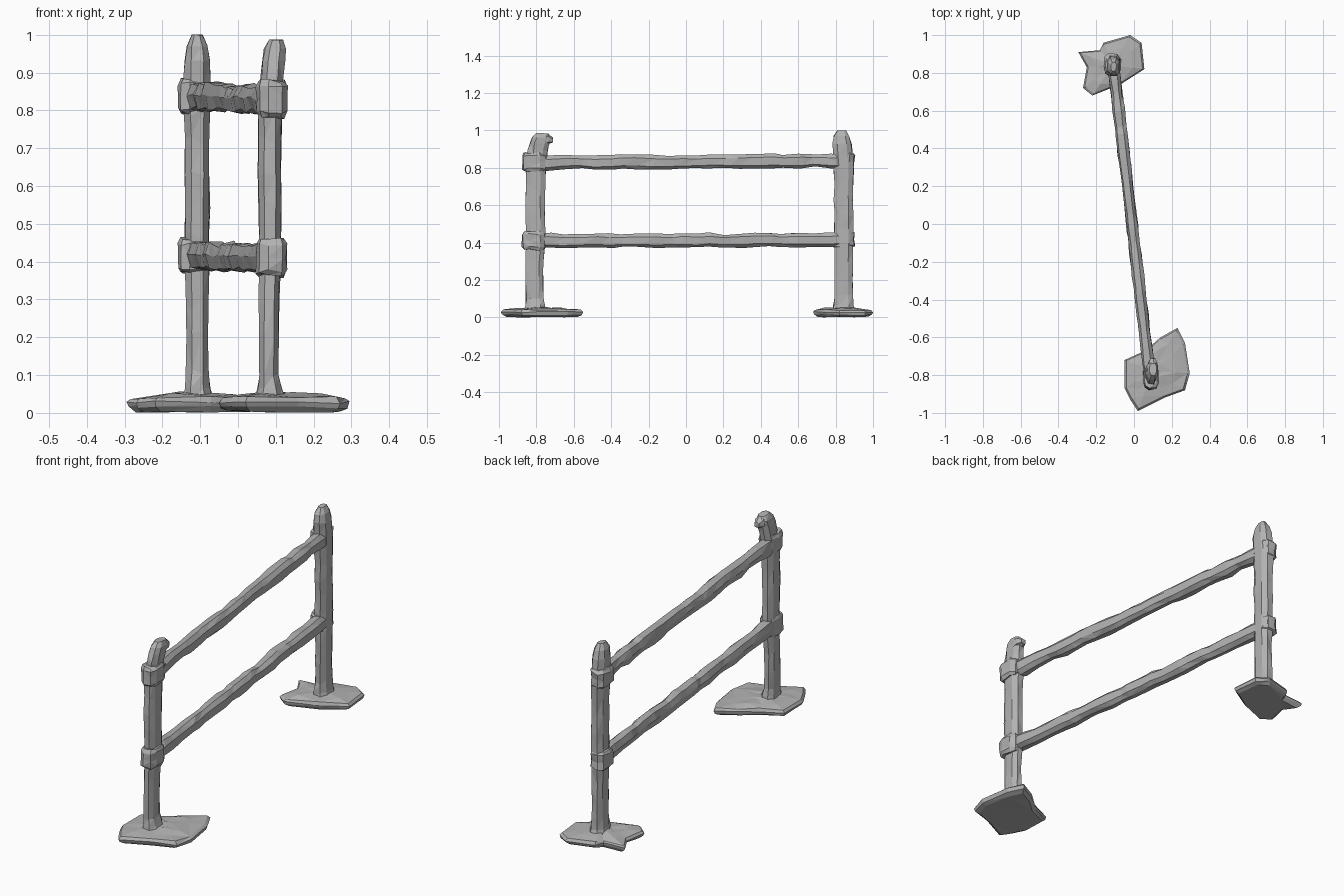
import bpy
import bmesh
import math
import random
from mathutils import Vector

random.seed(4)
if "Cube" in bpy.data.objects:
    bpy.data.objects.remove(bpy.data.objects["Cube"], do_unlink=True)

# One plain grey for everything
grey = bpy.data.materials.new("stone_grey")
colour = (0.45, 0.45, 0.45, 1)
grey.diffuse_color = colour
grey.use_nodes = True
grey.node_tree.nodes["Principled BSDF"].inputs["Base Color"].default_value = colour


def finish(name, bm):
    bmesh.ops.triangulate(bm, faces=bm.faces[:])
    bmesh.ops.recalc_face_normals(bm, faces=bm.faces[:])
    mesh = bpy.data.meshes.new(name)
    bm.to_mesh(mesh)
    bm.free()
    mesh.materials.append(grey)
    obj = bpy.data.objects.new(name, mesh)
    bpy.context.collection.objects.link(obj)
    return obj


def skin(name, rings):
    """Join rings of points into a closed, flat shaded solid."""
    bm = bmesh.new()
    loops = [[bm.verts.new(p) for p in ring] for ring in rings]
    n = len(loops[0])
    for a, b in zip(loops, loops[1:]):
        for i in range(n):
            j = (i + 1) % n
            bm.faces.new((a[i], a[j], b[j], b[i]))
    bm.faces.new(loops[0])
    bm.faces.new(loops[-1])
    return finish(name, bm)


def rough_ring(centre, u, v, along, sides, rough, slide, square=0.8, turn=0.4):
    """A hewn cross-section: a rounded square with irregular corners."""
    points = []
    for i in range(sides):
        a = turn + math.tau * i / sides
        c, s = math.cos(a), math.sin(a)
        c = math.copysign(abs(c) ** square, c)
        s = math.copysign(abs(s) ** square, s)
        k = 1 + random.uniform(-rough, rough)
        points.append(centre + (u * c + v * s) * k
                      + along * random.uniform(-slide, slide))
    return points


X, Y, Z = Vector((1, 0, 0)), Vector((0, 1, 0)), Vector((0, 0, 1))


def post(name, base, profile, lean):
    rings = []
    for z, hx, hy, shift in profile:
        centre = Vector((base[0], base[1], z)) + lean * shift
        slide = 0.018 if 0.1 < z < 0.9 else 0.002
        rings.append(rough_ring(centre, X * hx, Y * hy, Z, 8, 0.07, slide))
    return skin(name, rings)


def collar(name, centre, hx, hy, low, high):
    """The thick lashing where a rail meets a post."""
    rings = []
    for t, k in ((0, 0.8), (0.12, 1), (0.5, 0.96), (0.85, 1), (1, 0.82)):
        z = low + (high - low) * t
        rings.append(rough_ring(Vector((*centre, z)), X * hx * k, Y * hy * k,
                                Z, 9, 0.06, 0.006, 0.7))
    return skin(name, rings)


def rail(name, start, end, count=22):
    """Roughly hewn bar with chipped steps along its length."""
    start, end = Vector(start), Vector(end)
    along = (end - start).normalized()
    side = along.cross(Z).normalized()
    rings = []
    for i in range(count):
        t = (i + random.uniform(-0.25, 0.25)) / (count - 1)
        t = min(max(t, 0), 1)
        centre = start.lerp(end, t) + Z * random.uniform(-0.004, 0.004)
        thick = random.uniform(0.9, 1.1)
        rings.append(rough_ring(centre, side * 0.031 * thick, Z * 0.037 * thick,
                                along, 7, 0.09, 0.016, 0.75))
    return skin(name, rings)


def pad(name, outline, foot):
    """Thin flat stone under a post, with a chipped rim."""
    middle = Vector(foot)
    rings = []
    for k, z in ((0.86, 0.004), (0.97, 0.014), (1, 0.028), (0.94, 0.04),
                 (0.62, 0.049), (0.25, 0.054)):
        ring = []
        for p in outline:
            q = middle.lerp(Vector(p), k)
            ring.append((q.x, q.y, z + random.uniform(-0.004, 0.004)))
        rings.append(ring)
    return skin(name, rings)


# Foot stones
pad("front_foot_stone",
    [(.23, -.55), (.27, -.63), (.295, -.79), (.27, -.88), (.16, -.92), (.02, -.99),
     (-.02, -.93), (-.05, -.87), (-.05, -.72), (.06, -.67), (.14, -.6)], (.1, -.78))
pad("back_foot_stone",
    [(-.295, .91), (-.18, .92), (-.16, .96), (-.02, 1), (.04, .96), (.055, .82),
     (-.07, .74), (-.22, .68), (-.27, .72), (-.25, .83)], (-.11, .84))

# Posts: height, half width, half depth, shift along the lean
front = (.084, -.805)
back = (-.108, .843)
post("front_post", front, [
    (.03, .045, .06, 0), (.065, .033, .055, 0), (.1, .026, .048, -.1),
    (.2, .027, .049, -.1), (.29, .028, .05, -.1), (.38, .029, .052, 0),
    (.47, .031, .054, 0), (.55, .032, .054, 0), (.64, .033, .055, 0),
    (.72, .032, .054, 0), (.8, .033, .056, 0), (.88, .031, .056, .3),
    (.93, .031, .056, .5), (.962, .03, .054, .7), (.985, .02, .034, .8)],
    Vector((.02, .045, 0)))
post("back_post", back, [
    (.03, .045, .065, 0), (.065, .036, .057, 0), (.11, .031, .05, 0),
    (.2, .03, .049, 0), (.29, .031, .05, 0), (.38, .033, .052, 0),
    (.47, .034, .054, 0), (.55, .035, .054, 0), (.64, .035, .054, 0),
    (.72, .036, .055, 0), (.8, .036, .055, 0), (.88, .037, .056, .3),
    (.93, .036, .053, .6), (.97, .03, .044, .7), (1, .015, .024, .7)],
    Vector((0, -.016, 0)))

# Chipped hook on the tip of the front post
skin("front_post_hook", [
    rough_ring(Vector((.1, y, z)), X * r, Z * r, Y, 6, 0.1, 0.002)
    for y, z, r in ((-.77, .95, .028), (-.735, .955, .026), (-.712, .948, .014))])

# Rails and the collars that hold them
for label, height in (("lower", .412), ("upper", .832)):
    rail(label + "_rail", (*front, height - .004), (*back, height + .004))
    collar(label + "_front_collar", (front[0] + .006, front[1] - .008),
           .042, .066, height - .05, height + .046)
    collar(label + "_back_collar", (back[0] - .01, back[1]),
           .042, .06, height - .04, height + .05)
